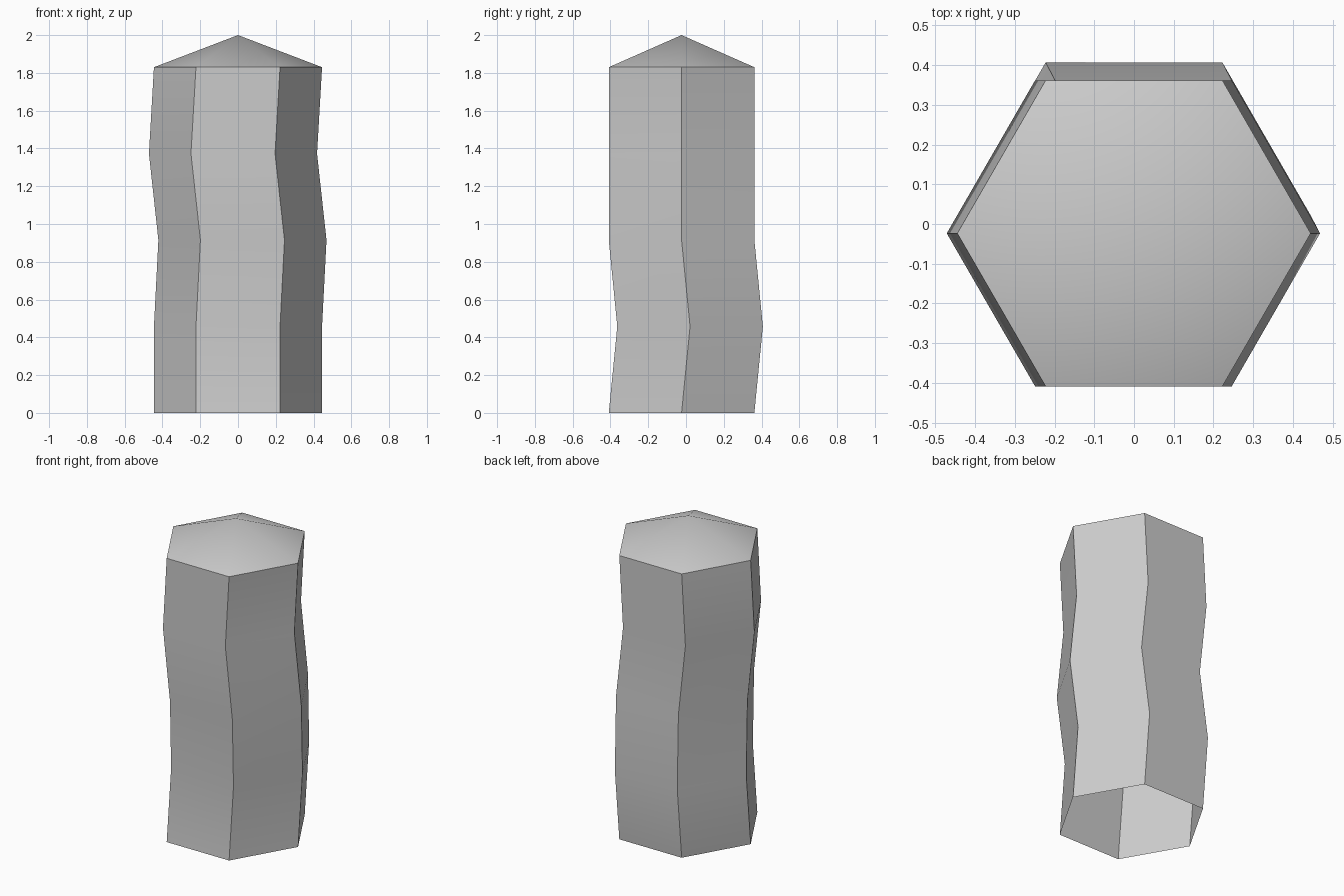
import bpy, bmesh, math

if "Cube" in bpy.data.objects:
    bpy.data.objects.remove(bpy.data.objects["Cube"])

SIDES, RADIUS, STEP, TOP = 6, 0.445, 0.4575, 2.0
# centre of each ring, bottom to top: the column wobbles slightly
centres = [(0, -0.0235), (0, 0.0215), (0.0235, -0.0235), (-0.0265, -0.0235), (0, -0.0235)]

bm = bmesh.new()

# hexagonal rings
rings = []
for level, (cx, cy) in enumerate(centres):
    ring = []
    for i in range(SIDES):
        a = math.tau * i / SIDES
        ring.append(bm.verts.new((cx + RADIUS * math.cos(a),
                                  cy + RADIUS * math.sin(a), level * STEP)))
    rings.append(ring)

# column walls, open at the bottom
for low, high in zip(rings, rings[1:]):
    for i in range(SIDES):
        j = (i + 1) % SIDES
        bm.faces.new((low[i], low[j], high[j], high[i]))

# pointed cap
apex = bm.verts.new((*centres[-1], TOP))
for i in range(SIDES):
    bm.faces.new((rings[-1][i], rings[-1][(i + 1) % SIDES], apex))

mesh = bpy.data.meshes.new("hexagonal_column")
bm.to_mesh(mesh)
bm.free()
column = bpy.data.objects.new("hexagonal_column", mesh)
bpy.context.collection.objects.link(column)

# soft bends and cap, crisp corners
bpy.context.view_layer.objects.active = column
column.select_set(True)
bpy.ops.object.shade_smooth_by_angle(angle=math.radians(30))
